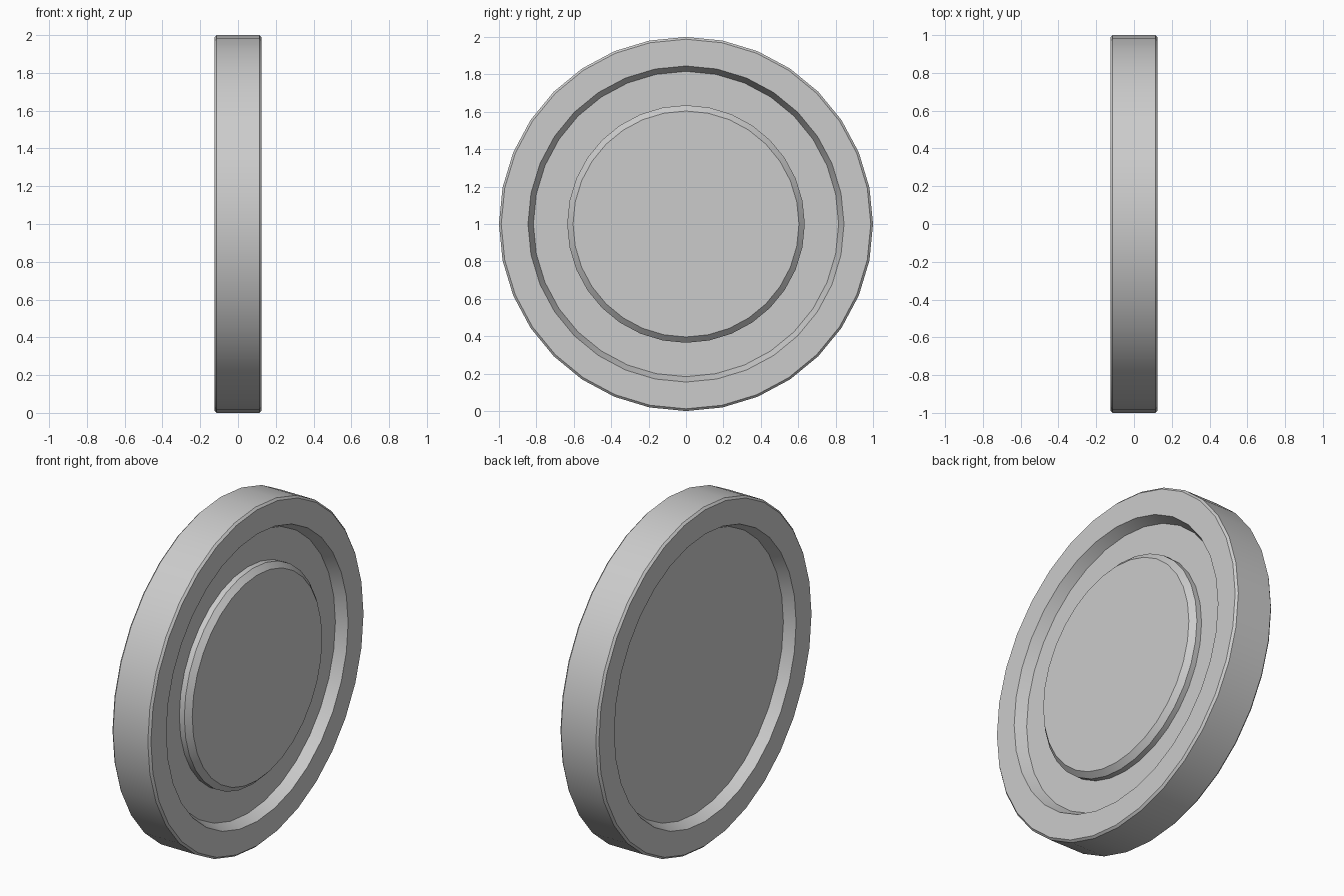
import bpy, bmesh, math

if "Cube" in bpy.data.objects:
    bpy.data.objects.remove(bpy.data.objects["Cube"])

SIDES = 32
HALF = 0.125      # half thickness
FLOOR = 0.0625    # recess floor distance from the middle plane
BEVEL = 0.012

# Cross-section as (x, radius), from the raised centre round the rim to the back
profile = [
    (HALF, 0.604), (HALF - 0.03, 0.635), (FLOOR, 0.635),      # raised centre disc
    (FLOOR, 0.816), (HALF, 0.845),                            # front recess
    (HALF, 1 - BEVEL), (HALF - BEVEL, 1.0),                   # rim
    (-HALF + BEVEL, 1.0), (-HALF, 1 - BEVEL),
    (-HALF, 0.845), (-FLOOR, 0.816),                          # back recess
]

# Spin the cross-section around the x axis
bm = bmesh.new()
rings = []
for x, r in profile:
    ring = []
    for i in range(SIDES):
        a = 2 * math.pi * i / SIDES
        ring.append(bm.verts.new((x, r * math.cos(a), 1 + r * math.sin(a))))
    rings.append(ring)
for a, b in zip(rings, rings[1:]):
    for i in range(SIDES):
        j = (i + 1) % SIDES
        bm.faces.new((a[i], b[i], b[j], a[j]))

# Flat centres on both sides
bm.faces.new(rings[0])
bm.faces.new(rings[-1])
bmesh.ops.recalc_face_normals(bm, faces=bm.faces[:])

mesh = bpy.data.meshes.new("wheel_disc")
bm.to_mesh(mesh)
bm.free()
disc = bpy.data.objects.new("wheel_disc", mesh)
bpy.context.collection.objects.link(disc)

grey = bpy.data.materials.new("light_grey")
grey.diffuse_color = (0.6, 0.6, 0.6, 1)
grey.use_nodes = True
grey.node_tree.nodes["Principled BSDF"].inputs["Base Color"].default_value = grey.diffuse_color
mesh.materials.append(grey)

# Smooth round the disc, sharp at the profile corners
bpy.context.view_layer.objects.active = disc
disc.select_set(True)
bpy.ops.object.shade_smooth_by_angle(angle=math.radians(30))
